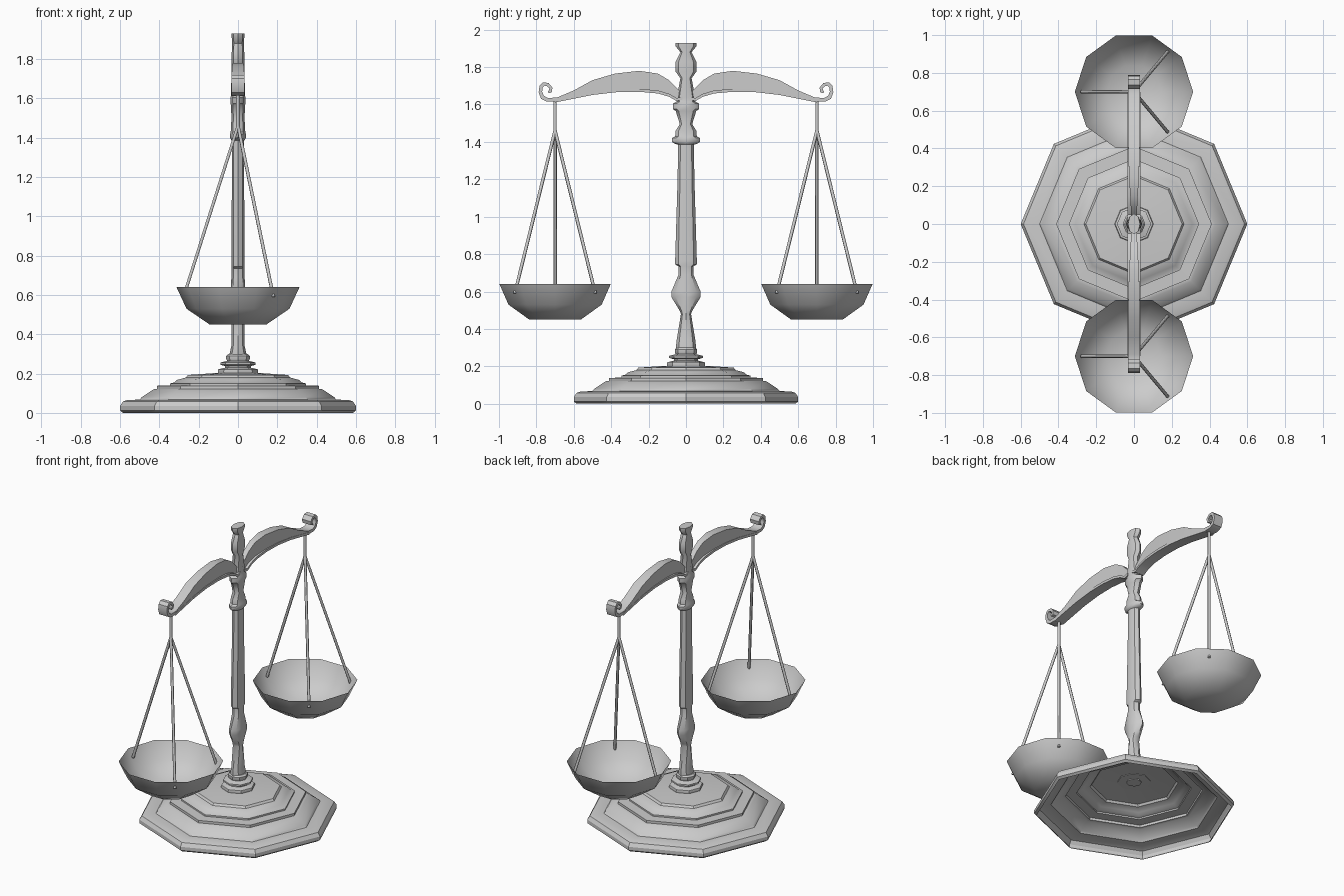
import bpy, bmesh, math
from mathutils import Vector


def finish(name, bm, angle):
    bmesh.ops.recalc_face_normals(bm, faces=bm.faces)
    me = bpy.data.meshes.new(name)
    bm.to_mesh(me)
    bm.free()
    ob = bpy.data.objects.new(name, me)
    bpy.context.collection.objects.link(ob)
    bpy.ops.object.select_all(action='DESELECT')
    ob.select_set(True)
    bpy.context.view_layer.objects.active = ob
    bpy.ops.object.shade_smooth_by_angle(angle=math.radians(angle))
    return ob


def loft(name, rings, angle, caps=(True, True)):
    bm = bmesh.new()
    loops = [[bm.verts.new(p) for p in r] for r in rings]
    n = len(loops[0])
    for a, b in zip(loops, loops[1:]):
        for i in range(n):
            j = (i + 1) % n
            bm.faces.new((a[i], a[j], b[j], b[i]))
    for use, ring in zip(caps, (loops[0], loops[-1])):
        if use:
            bm.faces.new(ring)
    return finish(name, bm, angle)


def turned(name, profile, sides, cy=0, angle=40, caps=(True, True)):
    """Profile entries: (y radius, z) or (y radius, z, x radius)."""
    rings = []
    for ry, z, *rx in profile:
        rx = rx[0] if rx else ry
        rings.append([(rx * math.cos(k * math.tau / sides),
                       cy + ry * math.sin(k * math.tau / sides), z) for k in range(sides)])
    return loft(name, rings, angle, caps)


def rod(name, a, b, r=0.009, sides=6):
    a, b = Vector(a), Vector(b)
    q = (b - a).to_track_quat('Z', 'Y')
    rings = [[p + q @ Vector((r * math.cos(k * math.tau / sides), r * math.sin(k * math.tau / sides), 0))
              for k in range(sides)] for p in (a, b)]
    return loft(name, rings, 70)


# Stepped octagonal base, hollow underneath
turned("base", [(.585, 0), (.6, .012), (.6, .035), (.585, .058), (.565, .065), (.5, .068),
                (.49, .08), (.43, .12), (.412, .122), (.412, .138), (.345, .14), (.345, .15),
                (.325, .155), (.31, .168), (.265, .18), (.255, .193), (.11, .203)],
       8, angle=30, caps=(False, True))

# Ringed foot of the column
turned("column_foot", [(.1, .2), (.103, .21), (.1, .222), (.065, .23), (.065, .238), (.09, .245),
                       (.09, .256), (.055, .265), (.06, .275), (.06, .29), (.05, .3)], 8, angle=30)

# Flattened baluster column with finial
X = .034
turned("column", [(.045, .195, .045), (.055, .29, .045), (.05, .34, X), (.027, .48, X), (.035, .5, X),
                  (.078, .57, X + .003), (.078, .6, X + .003), (.04, .69, X), (.04, .735, X),
                  (.058, .745, X), (.058, .765, X), (.045, 1.2, .031), (.042, 1.385, .031),
                  (.06, 1.39, .036), (.075, 1.4, .04), (.075, 1.42, .04), (.058, 1.43, .037),
                  (.055, 1.46, .036), (.033, 1.495, .033), (.055, 1.565, .036), (.07, 1.575, .038),
                  (.07, 1.605, .038), (.05, 1.615, .036), (.05, 1.635, .036), (.03, 1.74, .032),
                  (.055, 1.775, .032), (.055, 1.83, .032), (.03, 1.88, .03), (.055, 1.91, .032),
                  (.055, 1.93, .032)], 8, angle=40)

# Beam arm stations: lower/outer y z, upper/inner y z, half width
ARM = [(.02, 1.63, .02, 1.66, .016), (.05, 1.622, .05, 1.69, .016), (.09, 1.645, .09, 1.73, .017),
       (.15, 1.663, .15, 1.765, .02), (.25, 1.672, .25, 1.78, .026), (.37, 1.67, .38, 1.765, .03),
       (.5, 1.655, .5, 1.73, .032), (.6, 1.635, .6, 1.675, .032), (.7, 1.615, .69, 1.637, .032),
       (.745, 1.615, .74, 1.635, .032), (.775, 1.63, .76, 1.647, .032), (.788, 1.665, .769, 1.668, .032),
       (.783, 1.7, .766, 1.69, .032), (.765, 1.718, .757, 1.701, .032), (.735, 1.715, .743, 1.698, .032),
       (.714, 1.69, .731, 1.687, .032), (.718, 1.665, .733, 1.674, .032), (.735, 1.66, .739, 1.67, .032)]
APEX = 1.46

for side, s in (("right", 1), ("left", -1)):
    # Scrolled beam arm with a flange along its lower edge
    loft("beam_arm_" + side, [[(-w, s * y0, z0), (w, s * y0, z0), (w, s * y1, z1), (-w, s * y1, z1)]
                              for y0, z0, y1, z1, w in ARM], 35)
    loft("beam_flange_" + side, [[(x, s * st[0], st[1] + dz) for x, dz in
                                  ((-.034, -.004), (.034, -.004), (.034, .012), (-.034, .012))]
                                 for st in ARM[:9]], 35)

    # Hanger and three suspension rods
    cy = s * .7
    rod("hanger_" + side, (0, cy, APEX - .01), (0, cy, 1.625), .01)
    for i, (x, y) in enumerate(((-.277, 0), (.18, .215), (.18, -.215))):
        rod(f"suspension_rod_{side}_{i + 1}", (0, cy, APEX), (x, cy + y, .59))

    # Open ten-sided pan
    turned("pan_" + side, [(.145, .45), (.262, .53), (.313, .64)], 10, cy, 40, (True, False))
